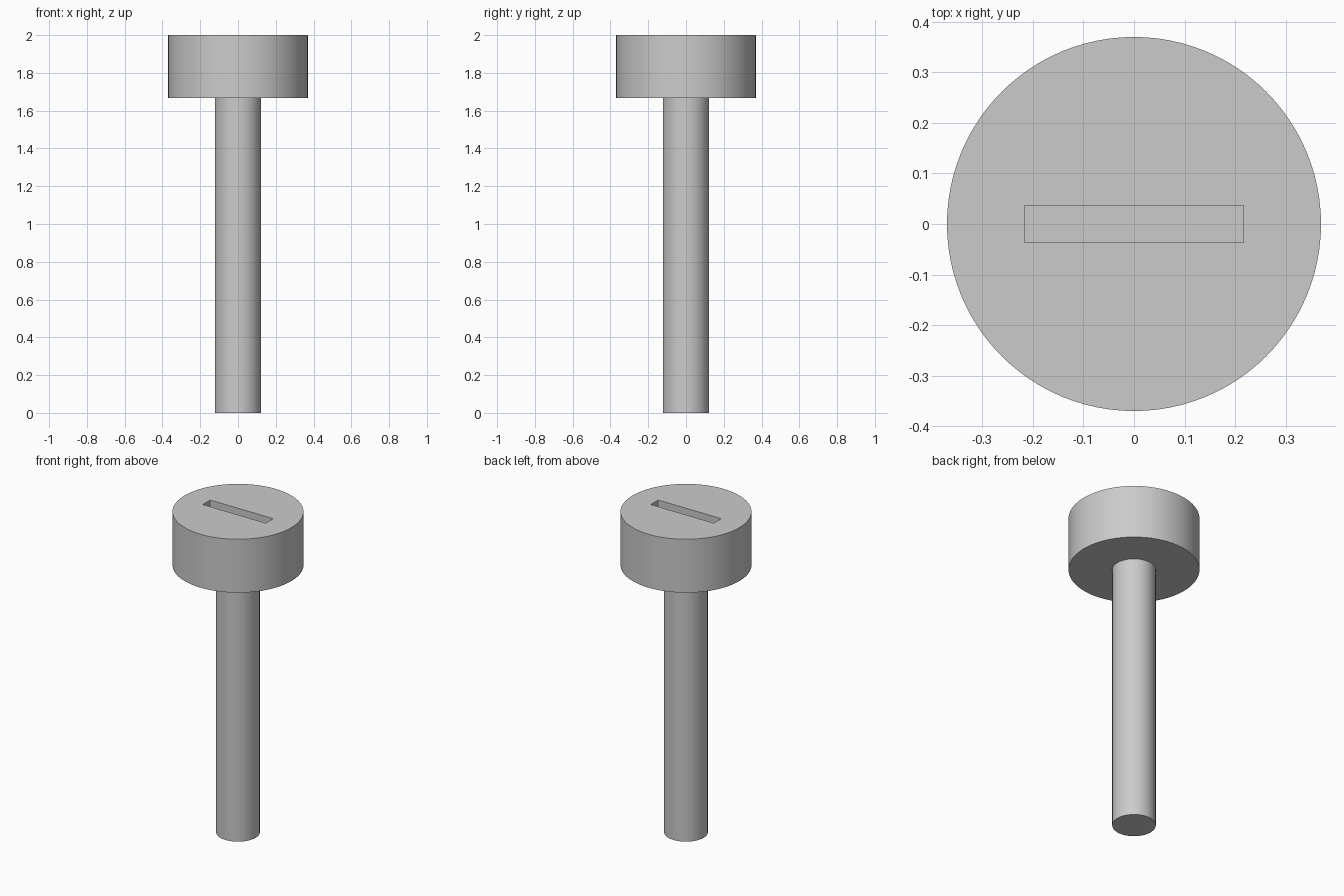
import bpy
import math

default_cube = bpy.data.objects.get("Cube")
if default_cube:
    bpy.data.objects.remove(default_cube, do_unlink=True)

TOTAL, HEAD_BASE = 2.0, 1.667
HEAD_RADIUS, SHAFT_RADIUS = 0.37, 0.123
SLOT_LENGTH, SLOT_WIDTH, SLOT_DEPTH = 0.434, 0.073, 0.17

steel = bpy.data.materials.new("grey_steel")
steel.use_nodes = True
grey = (0.6, 0.6, 0.6, 1.0)
steel.diffuse_color = grey
steel.node_tree.nodes["Principled BSDF"].inputs["Base Color"].default_value = grey


def cylinder(name, radius, bottom, top):
    bpy.ops.mesh.primitive_cylinder_add(
        vertices=96, radius=radius, depth=top - bottom,
        location=(0, 0, (bottom + top) / 2))
    part = bpy.context.object
    part.name = name
    part.data.materials.append(steel)
    return part


# Round shaft and wide head
shaft = cylinder("shaft", SHAFT_RADIUS, 0, HEAD_BASE)
head = cylinder("head", HEAD_RADIUS, HEAD_BASE, TOTAL)

# Cutter for the driver slot, twice the depth so it clears the top
bpy.ops.mesh.primitive_cube_add(size=1, location=(0, 0, TOTAL))
cutter = bpy.context.object
cutter.name = "slot_cutter"
cutter.scale = (SLOT_LENGTH, SLOT_WIDTH, SLOT_DEPTH * 2)
bpy.ops.object.transform_apply(location=False, rotation=False, scale=True)
cutter.data.materials.append(steel)

# Cut the slot into the head, then drop the cutter
slot = head.modifiers.new("slot", "BOOLEAN")
slot.operation = "DIFFERENCE"
slot.solver = "EXACT"
slot.object = cutter
bpy.context.view_layer.objects.active = head
bpy.ops.object.modifier_apply(modifier=slot.name)
bpy.data.objects.remove(cutter, do_unlink=True)

# Smooth round walls with crisp rims
bpy.ops.object.select_all(action="DESELECT")
for part in (shaft, head):
    part.select_set(True)
bpy.context.view_layer.objects.active = head
bpy.ops.object.shade_smooth_by_angle(angle=math.radians(30))
